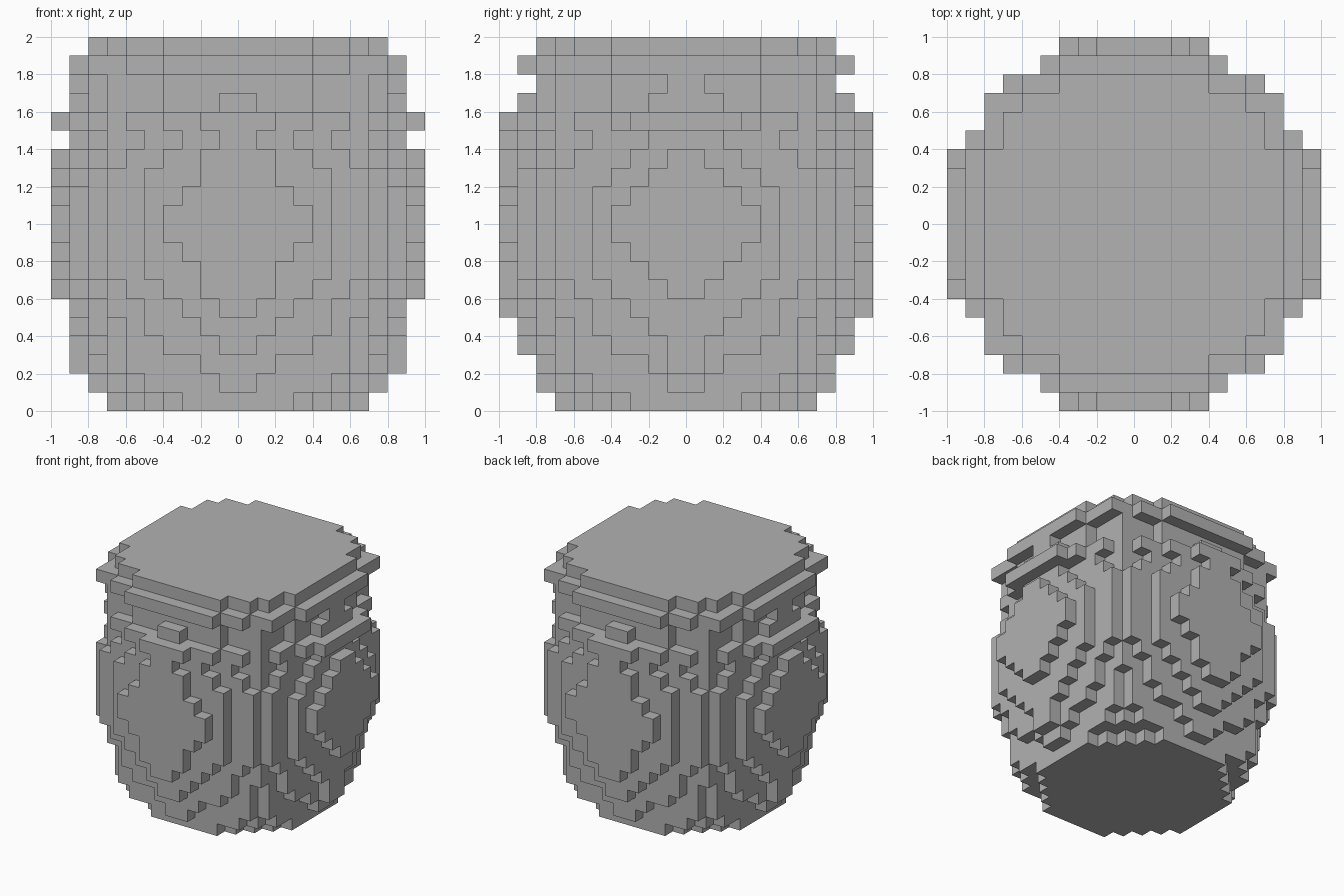
import bpy
import bmesh

cube = bpy.data.objects.get("Cube")
if cube:
    bpy.data.objects.remove(cube, do_unlink=True)

UNIT = 0.1
HALF = 10
HEIGHT = 20

stone = bpy.data.materials.new("plain_grey")
stone.use_nodes = True
GREY = (0.445, 0.445, 0.445, 1)
stone.diffuse_color = GREY
stone.node_tree.nodes["Principled BSDF"].inputs["Base Color"].default_value = GREY


def shell(start, *widths):
    """Half widths of one raised shell, listed upward from a start level."""
    row = [0] * start + list(widths)
    return row + [0] * (HEIGHT - len(row))


# Shared inner shells: rounded core and corner posts
core = shell(0, 4, *[6] * 19)
posts = shell(0, 3, 5, 6, 6, 6, *[7] * 14, 6)

# Bulging shells on the front and back
front_shells = {
    5: core,
    6: posts,
    7: shell(1, 1, 2, 4, 5, 5, 6, *[7] * 6, 6, 5, 6, 4, 4, 6, 4),
    8: shell(3, 1, 2, 3, 4, *[5] * 6, 4, 3, 4, 1, 0, 4),
    9: shell(5, 1, 2, 2, 3, 4, 4, 3, 2, 2, 1, 2),
}

# Bulging shells on the two sides
side_shells = {
    5: core,
    6: posts,
    7: shell(1, 1, 2, 4, 5, 5, 6, *[7] * 6, 6, 5, 6, 4, 4, 7, 4),
    8: shell(2, 1, 1, 2, 3, 4, *[5] * 5, 4, 3, 2, 4, 2, 1, 4),
    9: shell(6, 1, 2, 3, 4, 4, 3, 2, 1, 0, 3),
}


def filled(i, j, k):
    """Whether the block at this column and level is solid."""
    a = i if i >= 0 else -i - 1
    b = j if j >= 0 else -j - 1
    far, near = max(a, b), min(a, b)
    if far < 5:
        return True
    shells = front_shells if b >= a else side_shells
    return far in shells and near < shells[far][k]


def build_part(name, low, high):
    """Make the outer skin of all solid blocks between two levels."""
    cells = {(i, j, k)
             for i in range(-HALF, HALF)
             for j in range(-HALF, HALF)
             for k in range(low, high) if filled(i, j, k)}
    bm = bmesh.new()
    verts = {}

    def vert(p):
        if p not in verts:
            verts[p] = bm.verts.new([c * UNIT for c in p])
        return verts[p]

    for cell in cells:
        for axis in range(3):
            u, v = (axis + 1) % 3, (axis + 2) % 3
            for side in (0, 1):
                other = list(cell)
                other[axis] += 2 * side - 1
                if tuple(other) in cells:
                    continue
                corners = []
                for du, dv in ((0, 0), (1, 0), (1, 1), (0, 1)):
                    p = list(cell)
                    p[axis] += side
                    p[u] += du
                    p[v] += dv
                    corners.append(vert(tuple(p)))
                if not side:
                    corners.reverse()
                bm.faces.new(corners)

    # Merge coplanar squares into clean flat faces
    bmesh.ops.dissolve_limit(bm, angle_limit=0.01, verts=bm.verts[:],
                             edges=bm.edges[:])
    mesh = bpy.data.meshes.new(name)
    bm.to_mesh(mesh)
    bm.free()
    mesh.materials.append(stone)
    obj = bpy.data.objects.new(name, mesh)
    bpy.context.scene.collection.objects.link(obj)
    return obj


build_part("barrel_body", 0, 16)
build_part("recessed_neck", 16, 18)
build_part("lid", 18, HEIGHT)
